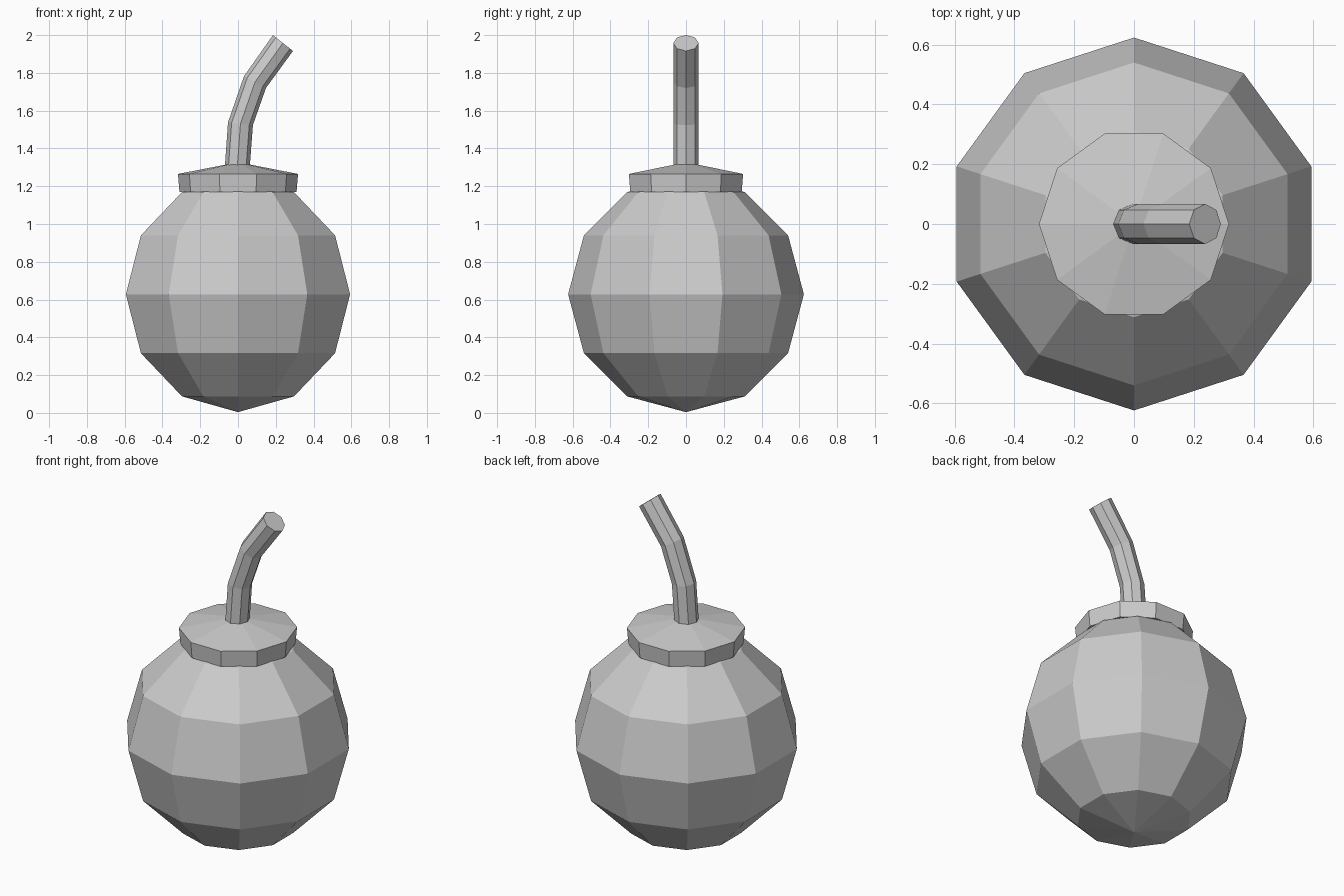
import bpy, bmesh
from math import pi, sin, cos
from mathutils import Vector

if "Cube" in bpy.data.objects:
    bpy.data.objects.remove(bpy.data.objects["Cube"])


def build(name, rings, sides, tip=None):
    """Skin rings of (left point, right point) in the xz plane; depth follows ring width."""
    bm = bmesh.new()
    loops = []
    for left, right, depth in rings:
        a, b = Vector((left[0], 0, left[1])), Vector((right[0], 0, right[1]))
        mid, axis = (a + b) / 2, (b - a) / 2
        loops.append([bm.verts.new(mid + axis * cos(2 * pi * i / sides)
                                   + Vector((0, depth * sin(2 * pi * i / sides), 0)))
                      for i in range(sides)])
    for low, high in zip(loops, loops[1:]):
        for i in range(sides):
            j = (i + 1) % sides
            bm.faces.new((low[i], low[j], high[j], high[i]))
    bm.faces.new(loops[0][::-1])
    if tip is None:
        bm.faces.new(loops[-1])
    else:
        top = bm.verts.new((0, 0, tip))
        for i in range(sides):
            bm.faces.new((loops[-1][i], loops[-1][(i + 1) % sides], top))
    bmesh.ops.recalc_face_normals(bm, faces=bm.faces)
    mesh = bpy.data.meshes.new(name)
    bm.to_mesh(mesh)
    bm.free()
    obj = bpy.data.objects.new(name, mesh)
    bpy.context.collection.objects.link(obj)
    return obj


def level(r, z):
    return ((-r, z), (r, z), r)


# Round faceted body
bpy.ops.mesh.primitive_uv_sphere_add(segments=10, ring_count=6, radius=0.624,
                                     location=(0, 0, 0.628))
bpy.context.object.name = "body"

# Flared collar with a shallow conical lid
build("collar", [level(0.31, 1.17), level(0.318, 1.265)], 10, tip=1.327)

# Bent fuse
r = 0.067
build("fuse", [((-0.071, 1.285), (0.061, 1.285), r),
               ((-0.053, 1.538), (0.079, 1.524), r),
               ((0.032, 1.783), (0.148, 1.72), r),
               ((0.185, 2.0), (0.291, 1.916), r)], 8)
